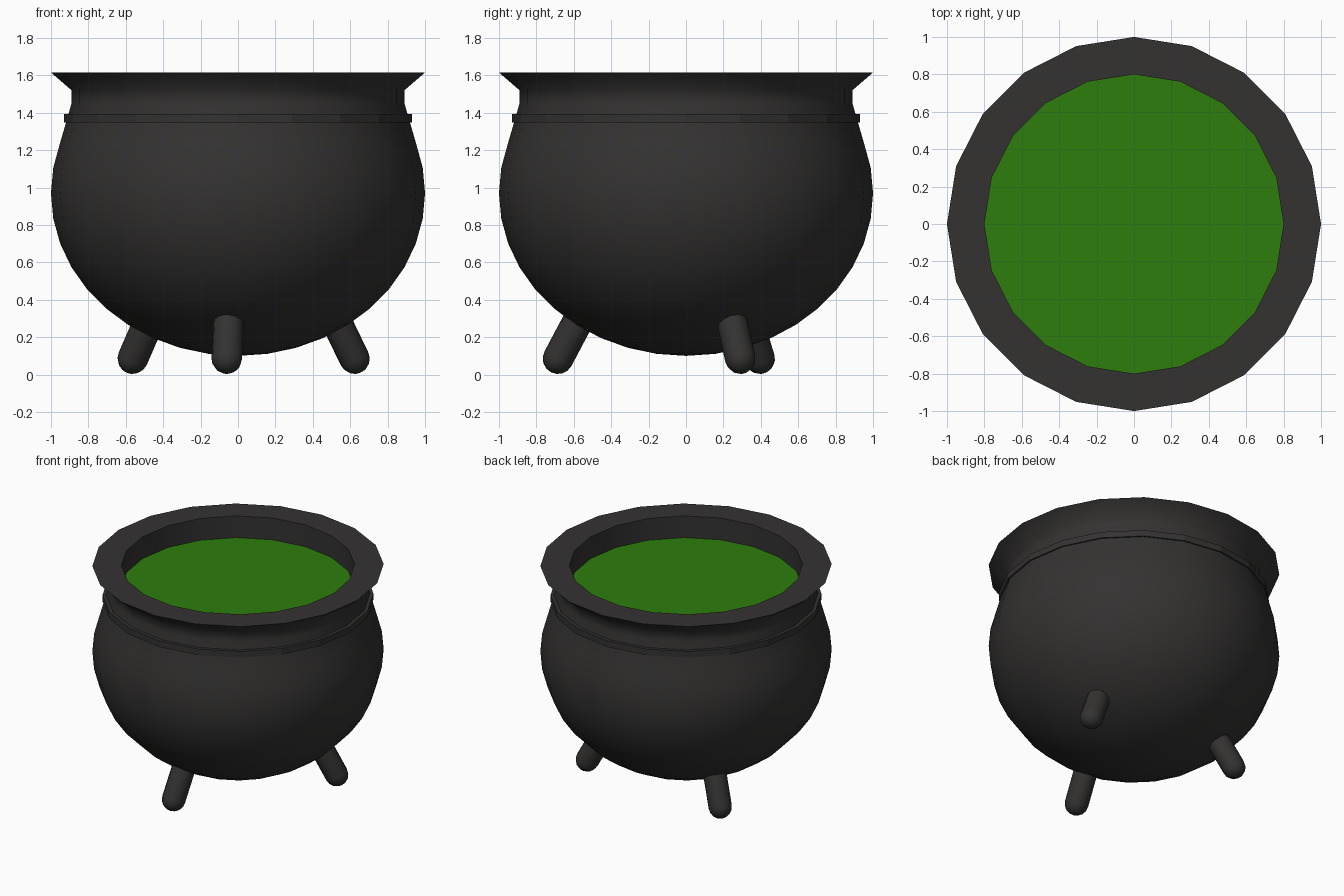
import bpy, bmesh
from math import sin, cos, pi, radians
from mathutils import Matrix, Vector

if "Cube" in bpy.data.objects:
    bpy.data.objects.remove(bpy.data.objects["Cube"])

def material(name, rgb):
    m = bpy.data.materials.new(name)
    m.diffuse_color = (*rgb, 1)
    m.use_nodes = True
    m.node_tree.nodes["Principled BSDF"].inputs["Base Color"].default_value = m.diffuse_color
    return m

IRON = material("dark_iron", (0.034, 0.032, 0.031))
GREEN = material("green_brew", (0.027, 0.205, 0.004))

def lathe(name, profile, mat, sides=20, smooth=None, closed=False):
    """Revolve (radius, height) points around z."""
    bm = bmesh.new()
    rings = []
    for r, z in profile:
        if r < 1e-5:
            rings.append([bm.verts.new((0, 0, z))] * sides)
        else:
            rings.append([bm.verts.new((r * cos(2 * pi * i / sides), r * sin(2 * pi * i / sides), z))
                          for i in range(sides)])
    pairs = list(zip(rings, rings[1:]))
    if closed:
        pairs.append((rings[-1], rings[0]))
    for a, b in pairs:
        for i in range(sides):
            j = (i + 1) % sides
            bm.faces.new(list(dict.fromkeys((a[i], a[j], b[j], b[i]))))
    bmesh.ops.recalc_face_normals(bm, faces=bm.faces[:])
    me = bpy.data.meshes.new(name)
    bm.to_mesh(me)
    bm.free()
    me.materials.append(mat)
    ob = bpy.data.objects.new(name, me)
    bpy.context.collection.objects.link(ob)
    if smooth:
        bpy.ops.object.select_all(action='DESELECT')
        ob.select_set(True)
        bpy.context.view_layer.objects.active = ob
        bpy.ops.object.shade_smooth_by_angle(angle=radians(smooth))
    return ob

# pot: squashed sphere bowl, neck, flared rim and inner wall down to a hidden floor
bowl = [(cos(radians(a)), 0.97 + 0.87 * sin(radians(a))) for a in range(-81, 19, 9)]
lathe("cauldron_body", [(0, 0.10)] + bowl +
      [(0.89, 1.45), (0.89, 1.52), (1.0, 1.615), (0.8, 1.615), (0.8, 1.43), (0, 1.43)],
      IRON, smooth=60)

# raised band under the neck
lathe("neck_band", [(0.88, 1.348), (0.93, 1.348), (0.93, 1.394), (0.88, 1.394)], IRON, closed=True)

# liquid surface
lathe("liquid", [(0, 1.45), (0.8, 1.45)], GREEN)

# three splayed legs with rounded feet
R = 0.082
foot = [(R * sin(radians(a)), -R * cos(radians(a))) for a in (0, 22.5, 45, 67.5, 90)]
for n, deg in enumerate((-95, 25, 145)):
    leg = lathe(f"leg_{n + 1}", foot + [(R, 0.36), (0, 0.36)], IRON, sides=12, smooth=40)
    a = radians(deg)
    leg.matrix_world = (Matrix.Translation(Vector((0.687 * cos(a), 0.687 * sin(a), R + 0.003)))
                        @ Matrix.Rotation(a, 4, 'Z') @ Matrix.Rotation(radians(-28), 4, 'Y'))
